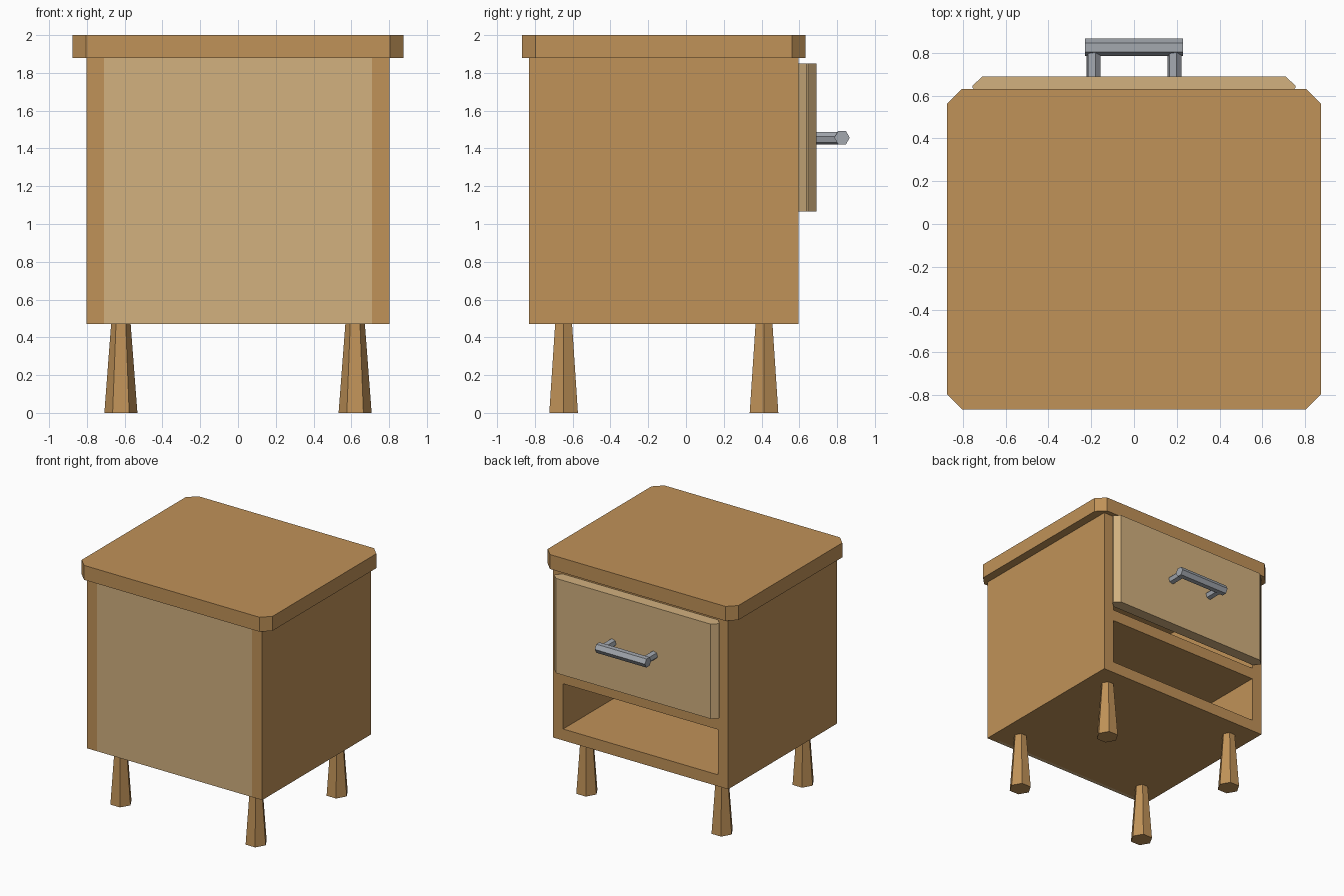
import bpy, bmesh, math
from mathutils import Matrix, Vector

if "Cube" in bpy.data.objects:
    bpy.data.objects.remove(bpy.data.objects["Cube"])


def material(name, rgb):
    m = bpy.data.materials.new(name)
    lin = [(c / 255 / 12.92) if c / 255 <= 0.04045 else ((c / 255 + 0.055) / 1.055) ** 2.4 for c in rgb]
    m.diffuse_color = (*lin, 1)
    m.use_nodes = True
    m.node_tree.nodes["Principled BSDF"].inputs["Base Color"].default_value = m.diffuse_color
    return m


WOOD = material("warm wood", (192, 146, 88))
LIGHT = material("light wood", (210, 177, 127))
METAL = material("grey metal", (163, 168, 175))


def finish(name, bm, mat):
    bmesh.ops.recalc_face_normals(bm, faces=bm.faces)
    me = bpy.data.meshes.new(name)
    bm.to_mesh(me)
    bm.free()
    me.materials.append(mat)
    ob = bpy.data.objects.new(name, me)
    bpy.context.collection.objects.link(ob)
    return ob


def prism(name, outline, z0, z1, mat):
    """Extrude an xy outline from z0 to z1."""
    bm = bmesh.new()
    face = bm.faces.new([bm.verts.new((x, y, z0)) for x, y in outline])
    top = bmesh.ops.extrude_face_region(bm, geom=[face])["geom"]
    bmesh.ops.translate(bm, vec=(0, 0, z1 - z0),
                        verts=[v for v in top if isinstance(v, bmesh.types.BMVert)])
    return finish(name, bm, mat)


def box(name, x0, x1, y0, y1, z0, z1, mat):
    return prism(name, [(x0, y0), (x1, y0), (x1, y1), (x0, y1)], z0, z1, mat)


def hex_rod(name, p0, p1, r0, r1, mat, spin=0.0):
    """Six-sided rod or taper between two points."""
    a, b = Vector(p0), Vector(p1)
    d = b - a
    rot = d.to_track_quat('Z', 'Y').to_matrix().to_4x4()
    bm = bmesh.new()
    bmesh.ops.create_cone(bm, cap_ends=True, segments=6, radius1=r0, radius2=r1, depth=d.length,
                          matrix=Matrix.Translation((a + b) / 2) @ rot @ Matrix.Rotation(spin, 4, 'Z'))
    return finish(name, bm, mat)


def hex_ring(name, centre, radius, axis, phase, length, mat):
    """Straight hexagonal bar along x or y with a controlled vertex phase."""
    bm = bmesh.new()
    rings = []
    for s in (-0.5, 0.5):
        ring = []
        for i in range(6):
            t = phase + i * math.pi / 3
            u, w = radius * math.cos(t), radius * math.sin(t)
            off = (s * length, u, w) if axis == 'x' else (u, s * length, w)
            ring.append(bm.verts.new(Vector(centre) + Vector(off)))
        rings.append(ring)
        bm.faces.new(ring)
    for i in range(6):
        j = (i + 1) % 6
        bm.faces.new((rings[0][i], rings[0][j], rings[1][j], rings[1][i]))
    return finish(name, bm, mat)


# Table top with clipped corners
X, Y0, Y1, C = 0.875, -0.867, 0.632, 0.07
prism("table_top", [(-X + C, Y0), (X - C, Y0), (X, Y0 + C), (X, Y1 - C),
                    (X - C, Y1), (-X + C, Y1), (-X, Y1 - C), (-X, Y0 + C)], 1.88, 2.0, WOOD)

# Cabinet carcass
B0, B1, IN, OUT = -0.83, 0.595, 0.71, 0.803
for side, s in (("left", -1), ("right", 1)):
    box(side + "_side", min(s * IN, s * OUT), max(s * IN, s * OUT), B0, B1, 0.47, 1.88, WOOD)
for name, z0, z1 in (("bottom_board", 0.47, 0.565), ("middle_shelf", 0.94, 1.035), ("top_rail", 1.785, 1.88)):
    box(name, -IN, IN, B0 + 0.03, B1, z0, z1, WOOD)
box("rear_panel", -IN, IN, B0, B0 + 0.03, 0.47, 1.88, LIGHT)

# Drawer front with bevelled upright edges
W0, W1 = 0.71, 0.755
prism("drawer_front", [(-W0, 0.596), (W0, 0.596), (W1, 0.637), (W1, 0.647),
                       (W0, 0.69), (-W0, 0.69), (-W1, 0.647), (-W1, 0.637)], 1.065, 1.85, LIGHT)

# Handle: grip and two posts
hex_ring("handle_grip", (0, 0.826, 1.457), 0.041, 'x', 0, 0.46, METAL)
for side, s in (("left", -1), ("right", 1)):
    hex_ring(side + "_handle_post", (s * 0.19, 0.743, 1.455), 0.034, 'y', math.radians(15), 0.13, METAL)

# Tapered six-sided legs, wider at the foot
for sx, a in ((-1, "left"), (1, "right")):
    for y, b in ((-0.648, "front"), (0.413, "rear")):
        hex_rod(f"{b}_{a}_leg", (sx * 0.62, y, 0), (sx * 0.62, y, 0.48), 0.0875, 0.051, WOOD)
        leg = bpy.data.objects[f"{b}_{a}_leg"]
        # turn so that a corner points along x
        v = min(leg.data.vertices, key=lambda p: p.co.z).co
        ang = math.atan2(v.y - y, v.x - sx * 0.62)
        c = Matrix.Translation((sx * 0.62, y, 0))
        leg.data.transform(c @ Matrix.Rotation(-ang, 4, 'Z') @ c.inverted())
